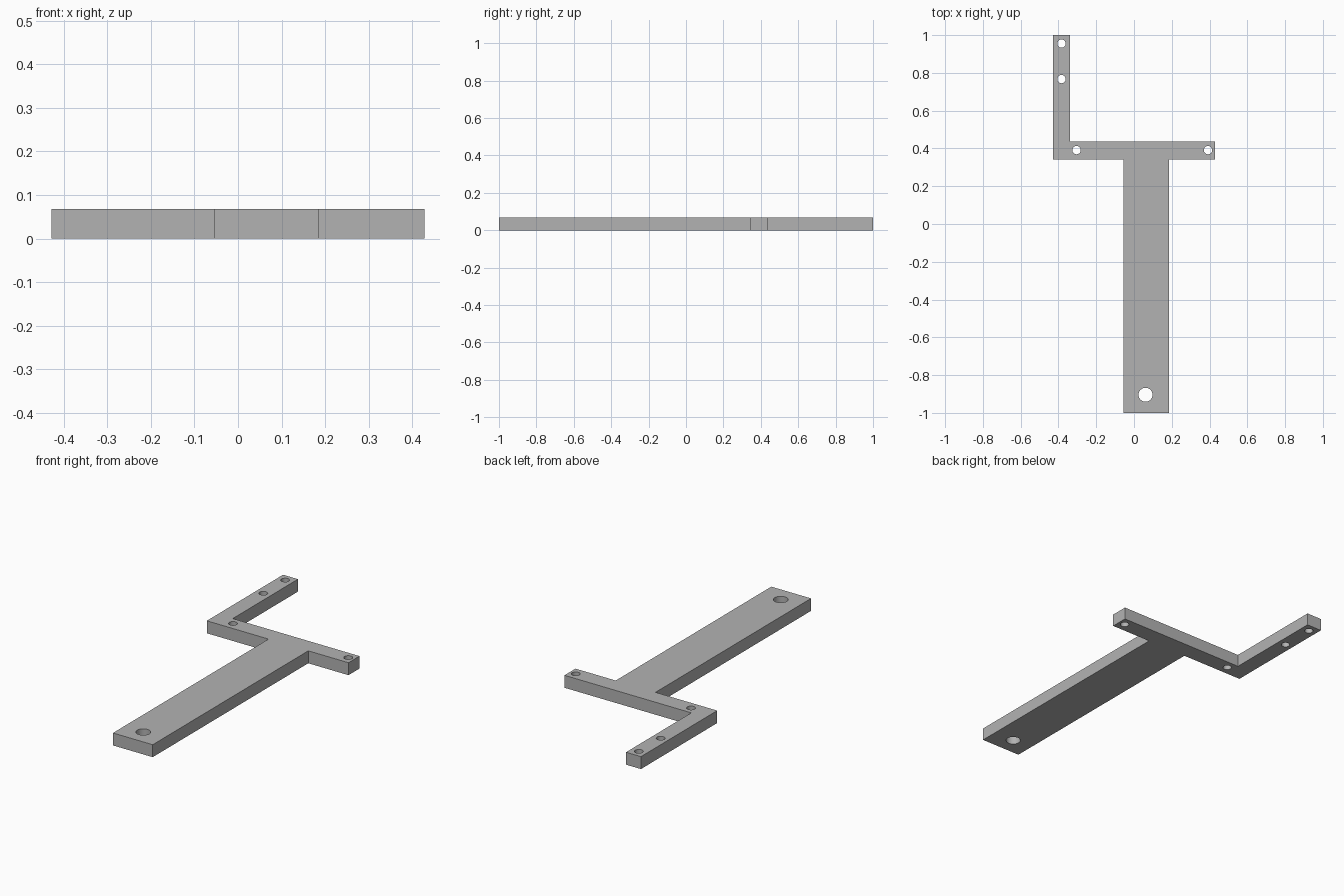
import bpy
import bmesh
from math import cos, sin, pi, radians

cube = bpy.data.objects.get("Cube")
if cube:
    bpy.data.objects.remove(cube, do_unlink=True)

THICKNESS = 0.068

# Plain grey material
grey = bpy.data.materials.new("plain_grey")
grey.use_nodes = True
colour = (0.45, 0.45, 0.45, 1)
grey.diffuse_color = colour
grey.node_tree.nodes["Principled BSDF"].inputs["Base Color"].default_value = colour


def add_loop(curve, points):
    """Add a closed straight-sided outline to a flat curve."""
    spline = curve.splines.new("POLY")
    spline.points.add(len(points) - 1)
    for p, (x, y) in zip(spline.points, points):
        p.co = (x, y, 0, 1)
    spline.use_cyclic_u = True
    spline.use_smooth = False


def circle(x, y, radius, sides=32):
    return [(x + radius * cos(2 * pi * i / sides), y + radius * sin(2 * pi * i / sides))
            for i in range(sides)]


profile = bpy.data.curves.new("bracket_profile", "CURVE")
profile.dimensions = "2D"
profile.fill_mode = "BOTH"
profile.extrude = THICKNESS / 2

# Outline: wide handle, crossbar and offset arm
add_loop(profile, [
    (-0.055, -1), (0.185, -1), (0.185, 0.342), (0.428, 0.342), (0.428, 0.437),
    (-0.338, 0.437), (-0.338, 1), (-0.428, 1), (-0.428, 0.342), (-0.055, 0.342),
])

# Screw holes in the arm and crossbar, larger hole in the handle
for x, y in [(-0.384, 0.955), (-0.384, 0.767), (-0.304, 0.391), (0.392, 0.391)]:
    add_loop(profile, circle(x, y, 0.022))
add_loop(profile, circle(0.061, -0.904, 0.037))

# Turn the extruded profile into a welded solid
source = bpy.data.objects.new("bracket_profile", profile)
bpy.context.collection.objects.link(source)
graph = bpy.context.evaluated_depsgraph_get()
mesh = bpy.data.meshes.new_from_object(source.evaluated_get(graph))
bpy.data.objects.remove(source, do_unlink=True)

bm = bmesh.new()
bm.from_mesh(mesh)
bmesh.ops.remove_doubles(bm, verts=bm.verts, dist=0.0005)
bmesh.ops.translate(bm, verts=bm.verts, vec=(0, 0, THICKNESS / 2))
bmesh.ops.recalc_face_normals(bm, faces=bm.faces)
bm.to_mesh(mesh)
bm.free()

mesh.materials.clear()
mesh.materials.append(grey)
bracket = bpy.data.objects.new("bracket", mesh)
bpy.context.collection.objects.link(bracket)
bpy.ops.object.select_all(action="DESELECT")
bracket.select_set(True)
bpy.context.view_layer.objects.active = bracket
bpy.ops.object.shade_smooth_by_angle(angle=radians(30))
